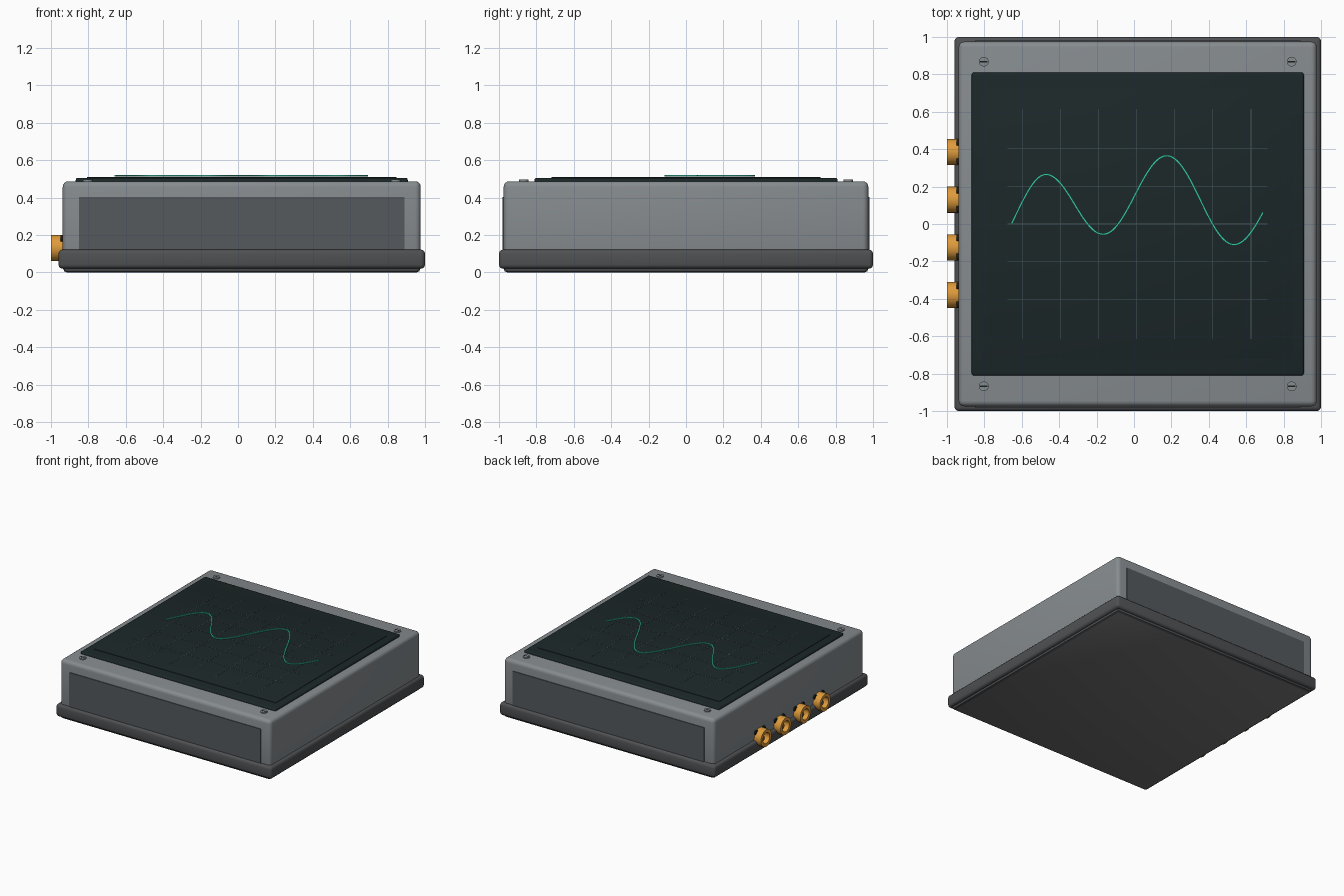
import bpy, bmesh, math
from mathutils import Matrix, Vector

if "Cube" in bpy.data.objects:
    bpy.data.objects.remove(bpy.data.objects["Cube"])

CX = 0.02  # centre of the case; the sockets shift it to the right


def material(name, rgb):
    m = bpy.data.materials.new(name)
    m.diffuse_color = (*rgb, 1)
    m.use_nodes = True
    m.node_tree.nodes["Principled BSDF"].inputs["Base Color"].default_value = m.diffuse_color
    return m


CASE = material("case grey", (0.240, 0.262, 0.277))
PANEL = material("panel grey", (0.090, 0.100, 0.111))
BASE = material("base charcoal", (0.078, 0.081, 0.086))
UNDERSIDE = material("underside grey", (0.165, 0.165, 0.168))
SCREEN = material("screen dark teal", (0.0115, 0.0205, 0.0215))
BLACK = material("black", (0.010, 0.012, 0.012))
LINE = material("grid line grey", (0.075, 0.115, 0.110))
GREEN = material("trace green", (0.040, 0.580, 0.380))
BRASS = material("brass", (0.74, 0.33, 0.045))


def finish(name, bm, mat, smooth=True):
    bmesh.ops.recalc_face_normals(bm, faces=bm.faces)
    me = bpy.data.meshes.new(name)
    bm.to_mesh(me)
    bm.free()
    me.materials.append(mat)
    ob = bpy.data.objects.new(name, me)
    bpy.context.collection.objects.link(ob)
    if smooth:
        bpy.ops.object.select_all(action="DESELECT")
        ob.select_set(True)
        bpy.context.view_layer.objects.active = ob
        bpy.ops.object.shade_smooth_by_angle(angle=math.radians(35))
    return ob


def box(name, x, y, z, mat, bevel=0, segments=3):
    """Box from (low, high) pairs, with optional rounded edges."""
    bm = bmesh.new()
    size = [b - a for a, b in (x, y, z)]
    mid = [(a + b) / 2 for a, b in (x, y, z)]
    bmesh.ops.create_cube(bm, size=1, matrix=Matrix.Translation(mid) @ Matrix.Diagonal((*size, 1)))
    if bevel:
        bmesh.ops.bevel(bm, geom=bm.edges[:], offset=bevel, segments=segments,
                        profile=0.5, affect="EDGES")
    return finish(name, bm, mat, bevel > 0)


def lathe(name, profile, place, mat, sides):
    """Spin (radius, height) points around local z, then place the result."""
    bm = bmesh.new()
    rings = []
    for r, h in profile:
        rings.append([bm.verts.new((r * math.cos(2 * math.pi * i / sides),
                                    r * math.sin(2 * math.pi * i / sides), h))
                      for i in range(sides)])
    for a, b in zip(rings, rings[1:]):
        for i in range(sides):
            j = (i + 1) % sides
            bm.faces.new((a[i], a[j], b[j], b[i]))
    bm.faces.new(rings[0])
    bm.faces.new(rings[-1])
    bm.transform(place)
    return finish(name, bm, mat)


# Case: bottom plate, wide base rim and rounded body
plate = box("bottom_plate", (CX - 0.955, CX + 0.955), (-0.975, 0.975), (0, 0.06), BASE, 0.02, 2)
plate.data.materials.append(UNDERSIDE)
for face in plate.data.polygons:
    face.material_index = int(face.normal.z < -0.95)
box("base_rim", (CX - 0.98, CX + 0.98), (-1, 1), (0.02, 0.122), BASE, 0.022)
box("body", (CX - 0.957, CX + 0.957), (-0.975, 0.975), (0.09, 0.487), CASE, 0.03, 4)

# Dark panels on the front and back walls
for side, name in ((-1, "front_panel"), (1, "back_panel")):
    box(name, (CX - 0.87, CX + 0.87), sorted((side * 0.973, side * 0.981)), (0.115, 0.402), PANEL)

# Screen frame and glass
box("screen_frame", (CX - 0.888, CX + 0.888), (-0.81, 0.81), (0.47, 0.505), SCREEN, 0.012)
box("screen_glass", (CX - 0.828, CX + 0.828), (-0.72, 0.72), (0.49, 0.509), SCREEN, 0.003, 2)

# Hairline grid on the glass
for i in range(-3, 4):
    x = CX - 0.005 + i * 0.2035
    box("grid_vertical", (x - 0.0014, x + 0.0014), (-0.615, 0.615), (0.507, 0.5102), LINE)
for i in range(-2, 3):
    y = i * 0.203
    box("grid_horizontal", (CX - 0.695, CX + 0.695), (y - 0.0014, y + 0.0014), (0.507, 0.5102), LINE)

# Wave trace: a slim ribbon eased between its crests and troughs
turns = [(-0.78, -0.14), (-0.47, 0.265), (-0.165, -0.055), (0.175, 0.365), (0.535, -0.11), (0.87, 0.28)]


def wave(x):
    for (x0, y0), (x1, y1) in zip(turns, turns[1:]):
        if x <= x1:
            return y0 + (y1 - y0) * (1 - math.cos(math.pi * (x - x0) / (x1 - x0))) / 2


STEPS = 110
bm = bmesh.new()
sections = []
for i in range(STEPS + 1):
    x = -0.655 + 1.345 * i / STEPS
    slope = (wave(x + 0.001) - wave(x - 0.001)) / 0.002
    across = Vector((-slope, 1, 0)).normalized() * 0.0052
    mid = Vector((x, wave(x), 0))
    sections.append([bm.verts.new(mid + s * across + Vector((0, 0, z)))
                     for s, z in ((-1, 0.512), (1, 0.512), (1, 0.520), (-1, 0.520))])
for a, b in zip(sections, sections[1:]):
    for i in range(4):
        j = (i + 1) % 4
        bm.faces.new((a[i], a[j], b[j], b[i]))
bm.faces.new(sections[0])
bm.faces.new(sections[-1])
finish("wave_trace", bm, GREEN)

# Slotted corner screws
for x in (CX - 0.823, CX + 0.823):
    for y in (-0.868, 0.868):
        lathe("screw", [(0.026, 0.475), (0.026, 0.496)], Matrix.Translation((x, y, 0)), CASE, 24)
        box("screw_slot", (x - 0.020, x + 0.020), (y - 0.004, y + 0.004), (0.493, 0.4968), BLACK)

# Hollow brass sockets on the left wall, each with a dark collar and two lugs
outward = Matrix.Rotation(-math.pi / 2, 4, "Y")
for y in (0.385, 0.13, -0.125, -0.38):
    place = Matrix.Translation((-0.93, y, 0.13)) @ outward
    lathe("socket", [(0.070, 0.008), (0.070, 0.070), (0.044, 0.070), (0.044, 0.015)],
          place, BRASS, 24)
    lathe("socket_collar", [(0.062, -0.01), (0.062, 0.010)], place, BLACK, 24)
    for side in (-1, 1):
        lug = Matrix.Translation((-0.93, y + side * 0.048, 0.178)) @ outward
        lathe("socket_lug", [(0.020, -0.01), (0.020, 0.018)], lug, BLACK, 12)
